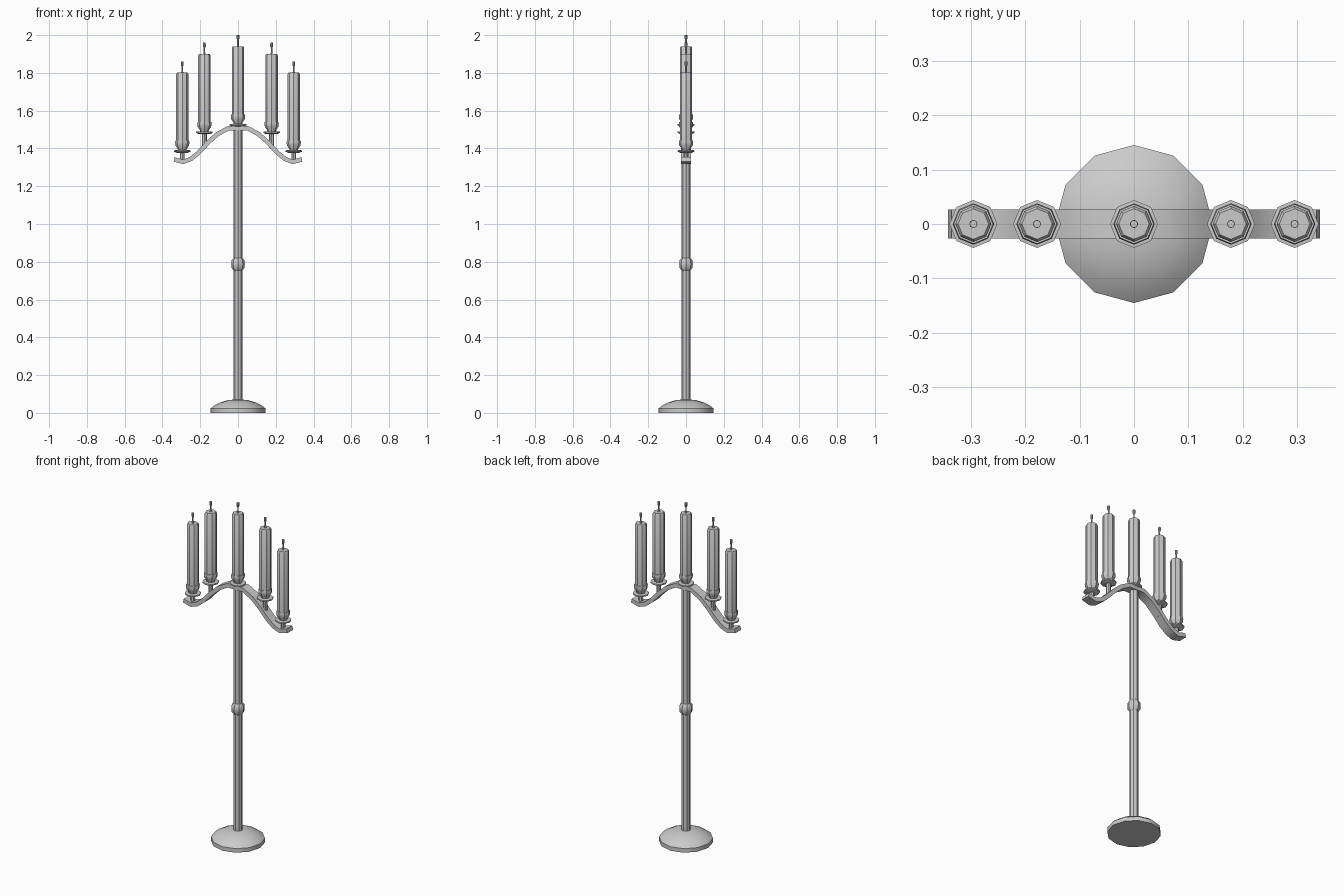
import bpy
import bmesh
from math import cos, sin, tau, radians
from mathutils import Vector

cube = bpy.data.objects.get("Cube")
if cube:
    bpy.data.objects.remove(cube, do_unlink=True)

# The single flat colour
grey = bpy.data.materials.new("plain grey")
grey.use_nodes = True
tone = (0.6, 0.6, 0.6, 1)
grey.diffuse_color = tone
grey.node_tree.nodes["Principled BSDF"].inputs["Base Color"].default_value = tone


def finish(name, bm, loc=(0, 0, 0)):
    bmesh.ops.recalc_face_normals(bm, faces=bm.faces)
    mesh = bpy.data.meshes.new(name)
    bm.to_mesh(mesh)
    bm.free()
    mesh.materials.append(grey)
    obj = bpy.data.objects.new(name, mesh)
    obj.location = loc
    bpy.context.collection.objects.link(obj)
    bpy.ops.object.select_all(action="DESELECT")
    obj.select_set(True)
    bpy.context.view_layer.objects.active = obj
    bpy.ops.object.shade_smooth_by_angle(angle=radians(35))
    return obj


def lathe(name, profile, sides=8, loc=(0, 0, 0)):
    """Turn (radius, height) points into a closed solid."""
    bm = bmesh.new()
    rings = [[bm.verts.new((r * cos(tau * i / sides), r * sin(tau * i / sides), z))
              for i in range(sides)] for r, z in profile]
    for a, b in zip(rings, rings[1:]):
        for i in range(sides):
            j = (i + 1) % sides
            bm.faces.new((a[i], a[j], b[j], b[i]))
    bm.faces.new(rings[0][::-1])
    bm.faces.new(rings[-1])
    return finish(name, bm, loc)


# Domed foot, pole and knob
lathe("base", [(0.145, 0), (0.145, 0.024), (0.122, 0.042), (0.09, 0.057),
               (0.055, 0.067), (0.02, 0.071)], 12)
lathe("pole", [(0.024, 0.05), (0.024, 1.505)])
lathe("pole_knob", [(0.024, 0.755), (0.034, 0.768), (0.036, 0.788),
                    (0.034, 0.808), (0.024, 0.82)])

# Curved flat arm, mirrored from one half of its centre line
half = [(0.05, 1.508), (0.11, 1.475), (0.16, 1.43), (0.21, 1.376),
        (0.25, 1.344), (0.29, 1.329), (0.338, 1.342)]
path = [Vector((-x, 0, z)) for x, z in reversed(half)]
path += [Vector((x, 0, z)) for x, z in half]
bm = bmesh.new()
sections = []
for i, p in enumerate(path):
    t = (path[min(i + 1, len(path) - 1)] - path[max(i - 1, 0)]).normalized()
    n = Vector((-t.z, 0, t.x)) * 0.012
    y = Vector((0, 0.027, 0))
    sections.append([bm.verts.new(v) for v in (p + n + y, p + n - y, p - n - y, p - n + y)])
for a, b in zip(sections, sections[1:]):
    for k in range(4):
        bm.faces.new((a[k], a[k - 1], b[k - 1], b[k]))
bm.faces.new(sections[0])
bm.faces.new(sections[-1])
finish("arm", bm)


def candle(name, x, z, foot):
    """Stem, drip dish, cup, candle and wick, with the dish at height z."""
    at = (x, 0, z)
    lathe(name + "_stem", [(0.013, foot - z), (0.013, 0)], loc=at)
    lathe(name + "_dish", [(0.03, -0.009), (0.044, -0.003), (0.044, 0.004),
                           (0.02, 0.006)], loc=at)
    lathe(name + "_cup", [(0.022, 0), (0.024, 0.012), (0.036, 0.03),
                          (0.038, 0.046), (0.036, 0.056), (0.03, 0.056)], loc=at)
    lathe(name + "_candle", [(0.033, 0.03), (0.033, 0.407), (0.028, 0.415)], loc=at)
    lathe(name + "_wick", [(0.007, 0.41), (0.004, 0.425), (0.004, 0.448),
                           (0.0075, 0.456), (0.007, 0.475)], loc=at)


candle("centre", 0, 1.525, 1.5)
for side, s in (("left", 1), ("right", -1)):
    candle(side + "_inner", s * 0.178, 1.485, 1.405)
    candle(side + "_outer", s * 0.295, 1.386, 1.325)
